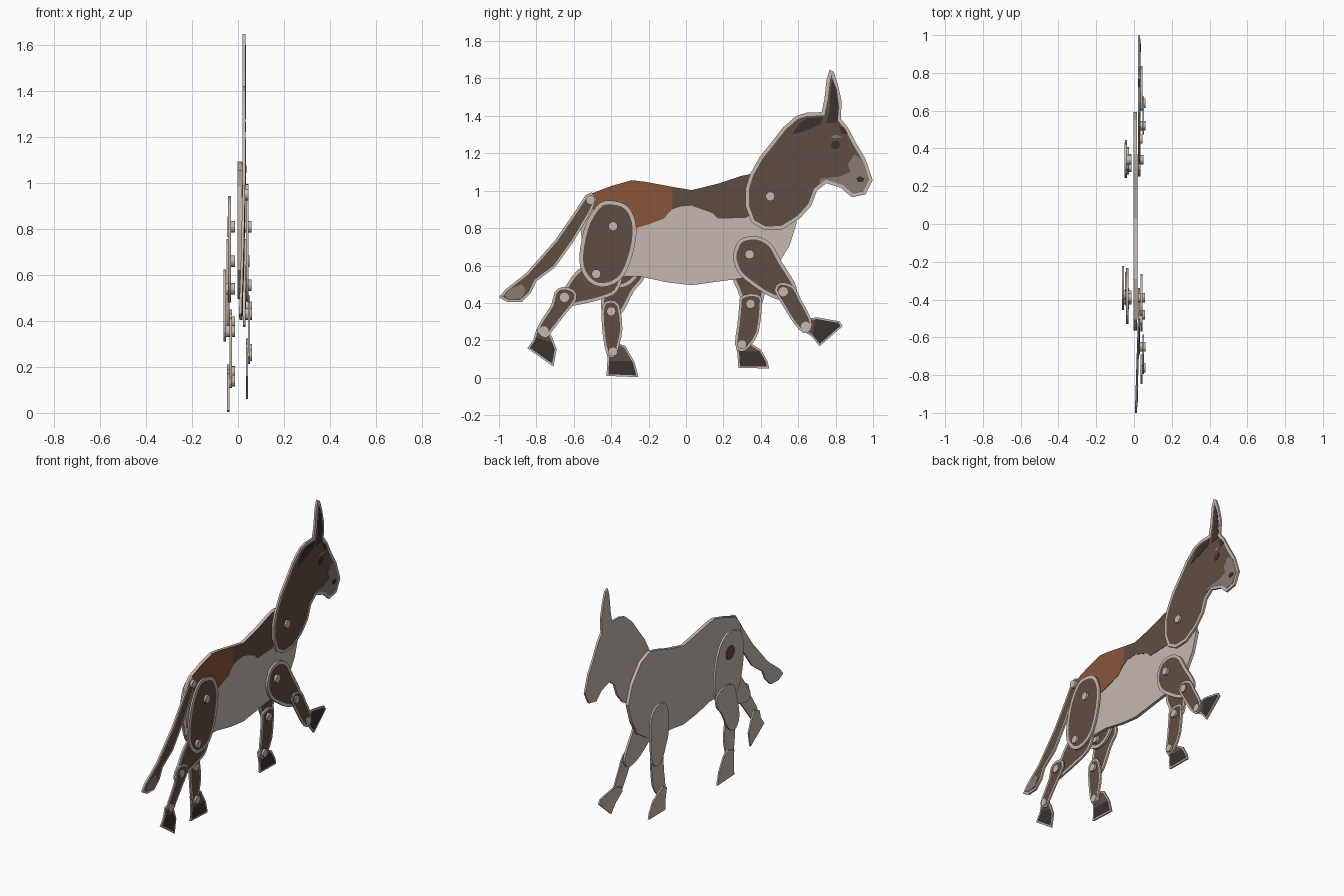
import bpy, bmesh, math
from mathutils import Vector, Matrix


def material(name, hexcode):
    m = bpy.data.materials.new(name)
    rgb = [int(hexcode[i:i + 2], 16) / 255 for i in (0, 2, 4)]
    m.diffuse_color = [((c + 0.055) / 1.055) ** 2.4 for c in rgb] + [1]
    return m


MATS = [material(n, h) for n, h in (
    ("pale_card", "C6B9B0"), ("dark_brown", "5F4D43"), ("chestnut", "88553B"),
    ("near_black", "3A3231"), ("muzzle_grey", "887B72"))]
PALE, BROWN, CHESTNUT, BLACK, GREY = range(5)


def finish(name, bm):
    me = bpy.data.meshes.new(name)
    bm.to_mesh(me)
    bm.free()
    for m in MATS:
        me.materials.append(m)
    ob = bpy.data.objects.new(name, me)
    bpy.context.collection.objects.link(ob)
    return ob


def rounded(pts, n):
    """Closed Catmull-Rom curve through the outline points."""
    p = [Vector(q) for q in pts]
    out = []
    for i in range(len(p)):
        a, b, c, d = (p[(i + k - 1) % len(p)] for k in range(4))
        for j in range(n):
            t = j / n
            out.append(0.5 * (2 * b + (c - a) * t + (2 * a - 5 * b + 4 * c - d) * t * t
                              + (3 * b - a - 3 * c + d) * t ** 3))
    return out


def plate(name, pts, x0, x1, paint=PALE, rim=0.0, smooth=1, cut=None, shear=None):
    """Flat card cut to a (y, z) outline; paint goes on the +x face inside a pale rim.
    cut = (point, direction): the face beyond that line is near black."""
    pts = rounded(pts, smooth)
    bm = bmesh.new()
    back = [bm.verts.new((x0, y, z)) for y, z in pts]
    front = [bm.verts.new((x1, y, z)) for y, z in pts]
    bm.faces.new(back[::-1])
    top = bm.faces.new(front)
    n = len(pts)
    for i in range(n):
        j = (i + 1) % n
        bm.faces.new((back[i], back[j], front[j], front[i]))
    bmesh.ops.recalc_face_normals(bm, faces=bm.faces[:])
    top.material_index = paint
    if rim:
        r = bmesh.ops.inset_individual(bm, faces=[top], thickness=rim, use_even_offset=True)
        for f in r["faces"]:
            if f is not top:
                f.material_index = PALE
    else:
        for f in bm.faces:
            f.material_index = paint
    if cut:
        co, no = Vector((x1, *cut[0])), Vector((0, *cut[1]))
        bmesh.ops.bisect_plane(bm, geom=[top] + top.edges[:] + top.verts[:],
                               plane_co=co, plane_no=no)
        for f in bm.faces:
            if f.material_index == paint and (f.calc_center_median() - co).dot(no) > 0:
                f.material_index = BLACK
    if shear:
        for v in bm.verts:
            v.co.x += shear[1] * (v.co.y - shear[0])
    return finish(name, bm)


def decal(name, pts, x, paint, smooth=1):
    return plate(name, pts, x - 0.001, x + 0.002, paint, smooth=smooth)


def disc(name, y, z, x0, x1, r=0.025, paint=PALE):
    bm = bmesh.new()
    bmesh.ops.create_cone(bm, cap_ends=True, segments=16, radius1=r, radius2=r, depth=x1 - x0,
                          matrix=Matrix.Translation(((x0 + x1) / 2, y, z))
                          @ Matrix.Rotation(math.pi / 2, 4, 'Y'))
    for f in bm.faces:
        f.material_index = paint
    return finish(name, bm)


RIM = 0.016

# body with painted back
plate("body", [(-.505, .985), (-.4, 1.025), (-.29, 1.056), (-.22, 1.048), (-.07, 1.02), (.03, 1.003),
               (.18, 1.04), (.3, 1.08), (.37, 1.095), (.46, 1.06), (.55, .95), (.592, .83),
               (.555, .71), (.495, .61), (.4, .55), (.29, .53), (.03, .495), (-.1, .51),
               (-.24, .54), (-.45, .54), (-.54, .62), (-.565, .8), (-.55, .93)], -.003, .017)
decal("rump_patch", [(-.505, .985), (-.4, 1.025), (-.29, 1.056), (-.22, 1.048), (-.07, 1.02),
                     (-.075, .9), (-.12, .85), (-.2, .82), (-.27, .8), (-.4, .82), (-.5, .9)],
      .017, CHESTNUT)
decal("back_patch", [(-.07, 1.02), (.03, 1.003), (.18, 1.04), (.3, 1.08), (.37, 1.09), (.36, .88),
                     (.32, .855), (.17, .85), (.14, .88), (.1, .895), (.03, .92), (-.03, .915),
                     (-.075, .9)], .017, BROWN)

# head, neck and ear
HX = .033
plate("head", [(.34, 1.083), (.393, 1.18), (.45, 1.25), (.52, 1.34), (.59, 1.4), (.645, 1.417),
               (.725, 1.42), (.74, 1.49), (.752, 1.596), (.768, 1.648), (.79, 1.635), (.812, 1.57),
               (.832, 1.48), (.828, 1.385), (.864, 1.34), (.912, 1.25), (.96, 1.17), (.998, 1.056),
               (.96, .98), (.885, .965), (.83, 1.015), (.75, 1.04), (.7, 1.0), (.67, .92),
               (.61, .853), (.516, .794), (.42, .79), (.35, .83), (.318, .917), (.318, 1.01)][::-1],
      .0205, HX, BROWN, .018)
decal("ear_marking", [(.783, 1.6), (.806, 1.54), (.818, 1.447), (.81, 1.365), (.75, 1.36),
                      (.768, 1.43), (.772, 1.52)], HX, BLACK)
decal("mane_marking", [(.565, 1.3), (.607, 1.36), (.65, 1.388), (.735, 1.395), (.72, 1.355),
                       (.623, 1.315)], HX, BLACK)
decal("forelock_marking", [(.815, 1.35), (.845, 1.34), (.865, 1.305), (.835, 1.3)], HX, BLACK)
decal("muzzle_patch", [(.9, 1.195), (.945, 1.165), (.98, 1.06), (.95, 1.0), (.89, .985),
                       (.84, 1.03), (.75, 1.058), (.71, 1.04), (.72, 1.065), (.82, 1.075),
                       (.88, 1.1), (.865, 1.14)], HX, GREY)
decal("nostril", [(.91, 1.065), (.93, 1.077), (.955, 1.065), (.945, 1.047), (.92, 1.045)], HX + .002, BLACK)
decal("eye", [(.775, 1.24), (.785, 1.265), (.815, 1.265), (.825, 1.245), (.81, 1.225), (.785, 1.222)],
      HX, BLACK)
decal("brow", [(.77, 1.285), (.8, 1.3), (.835, 1.288), (.8, 1.28)], HX, GREY)
disc("neck_pin", .45, .97, .02, .045)

# tail, leaning slightly inward toward the tip
plate("tail", [(-.537, .976), (-.505, .992), (-.479, .955), (-.505, .89), (-.6, .73), (-.7, .59),
               (-.8, .516), (-.83, .452), (-.88, .404), (-.955, .404), (-1, .43), (-.965, .473),
               (-.853, .56), (-.7, .735), (-.596, .885)], .0205, .032, BROWN, .012, shear=(-.5, .032))
plate("tail_tuft", [(-.88, .5), (-.855, .47), (-.88, .425), (-.95, .42), (-.97, .44), (-.94, .475)],
      .031, .034, GREY, shear=(-.5, .032))
disc("tail_pin", -.51, .95, .02, .046)

# rear thighs: the far one is the near outline swung about its pin
thigh = [(-.46, .935), (-.38, .945), (-.31, .915), (-.27, .835), (-.27, .73), (-.305, .6), (-.355, .52),
         (-.44, .485), (-.515, .51), (-.565, .59), (-.565, .7), (-.53, .835)]


def swing(p, deg, c=(-.39, .81)):
    a = math.radians(deg)
    dy, dz = p[0] - c[0], p[1] - c[1]
    return (c[0] + dy * math.cos(a) - dz * math.sin(a), c[1] + dy * math.sin(a) + dz * math.cos(a))


plate("near_thigh", thigh, .034, .045, BROWN, .02, 3)
plate("far_thigh", [swing(p, 22) for p in thigh], -.043, -.03, BROWN, .02, 3)
disc("far_thigh_back_spot", -.39, .81, -.046, -.042, .045, BROWN)

# rear shanks, lower legs and hooves
plate("near_shank", [(-.585, .57), (-.65, .48), (-.69, .42), (-.67, .375), (-.6, .385), (-.45, .42),
                     (-.37, .46), (-.34, .55), (-.38, .62), (-.48, .64)], .021, .033, BROWN, RIM, 3)
plate("far_shank", [(-.225, .53), (-.28, .46), (-.335, .355), (-.39, .31), (-.44, .335), (-.455, .4),
                    (-.435, .5), (-.4, .6), (-.32, .625), (-.24, .6)][::-1], -.063, -.052, BROWN, RIM, 3)
plate("near_rear_lower_leg", [(-.66, .485), (-.597, .468), (-.587, .415), (-.645, .34), (-.715, .25),
                              (-.75, .212), (-.795, .245), (-.78, .297), (-.72, .39), (-.703, .457)],
      .0445, .053, BROWN, .012, 2)
plate("far_rear_lower_leg", [(-.447, .388), (-.404, .415), (-.356, .388), (-.34, .26), (-.356, .18),
                             (-.372, .12), (-.41, .11), (-.435, .163), (-.45, .286)],
      -.037, -.026, BROWN, .012, 2)
HOOF = .009
plate("near_rear_hoof", [(-.8, .26), (-.75, .28), (-.715, .215), (-.692, .152), (-.709, .06),
                         (-.848, .158), (-.815, .205)], .034, .044, BROWN, HOOF,
      cut=((-.77, .205), (-.3, -1)))
plate("far_rear_hoof", [(-.425, .17), (-.37, .19), (-.323, .168), (-.275, .083), (-.254, .003),
                        (-.425, .01), (-.42, .1)], -.048, -.038, BROWN, HOOF,
      cut=((-.35, .09), (0, -1)))

# front legs
plate("near_front_upper_leg", [(.254, .67), (.29, .74), (.377, .757), (.457, .715), (.51, .623),
                               (.58, .51), (.59, .45), (.545, .412), (.457, .43), (.36, .49),
                               (.286, .553), (.256, .617)], .022, .035, BROWN, .018, 3)
plate("far_front_upper_leg", [(.25, .53), (.27, .48), (.3, .41), (.345, .365), (.4, .385), (.42, .45),
                              (.43, .55), (.42, .7), (.35, .757), (.27, .73), (.245, .63)],
      -.05, -.038, BROWN, RIM, 3)
plate("near_front_lower_leg", [(.473, .468), (.505, .51), (.575, .49), (.617, .414), (.67, .313),
                               (.666, .254), (.628, .24), (.58, .286), (.516, .388)],
      .0445, .053, BROWN, .012, 2)
plate("far_front_lower_leg", [(.29, .43), (.345, .45), (.4, .435), (.405, .38), (.388, .243),
                              (.335, .16), (.29, .14), (.262, .18), (.275, .286), (.285, .39)],
      -.037, -.026, BROWN, .012, 2)
plate("near_front_hoof", [(.6, .27), (.67, .222), (.714, .168), (.837, .275), (.82, .302), (.7, .323),
                          (.64, .315), (.605, .3)], .034, .044, BROWN, HOOF, cut=((.685, .27), (1, -.15)))
plate("far_front_hoof", [(.275, .13), (.28, .052), (.445, .05), (.435, .09), (.4, .15), (.36, .175),
                         (.3, .21), (.262, .19)], -.048, -.038, BROWN, HOOF,
      cut=((.35, .14), (0, -1)))

# joint pins on the painted side
for name, y, z, x0, x1 in (("near_hip_pin", -.39, .81, .02, .058), ("near_knee_pin", -.48, .555, .022, .058),
                           ("near_hock_pin", -.65, .43, .022, .06), ("near_rear_ankle_pin", -.76, .25, .035, .06),
                           ("near_shoulder_pin", .34, .66, .02, .05), ("near_elbow_pin", .52, .46, .024, .06),
                           ("near_front_ankle_pin", .64, .275, .035, .06)):
    disc(name, y, z, x0, x1)
for name, y, z, x0 in (("far_hip_pin", -.39, .81, -.042), ("far_knee_pin", *swing((-.48, .555), 22), -.062),
                       ("far_hock_pin", -.4, .355, -.062), ("far_rear_ankle_pin", -.39, .14, -.047),
                       ("far_shoulder_pin", .34, .66, -.049), ("far_elbow_pin", .345, .395, -.049),
                       ("far_front_ankle_pin", .3, .178, -.047)):
    disc(name, y, z, x0, -.013)
